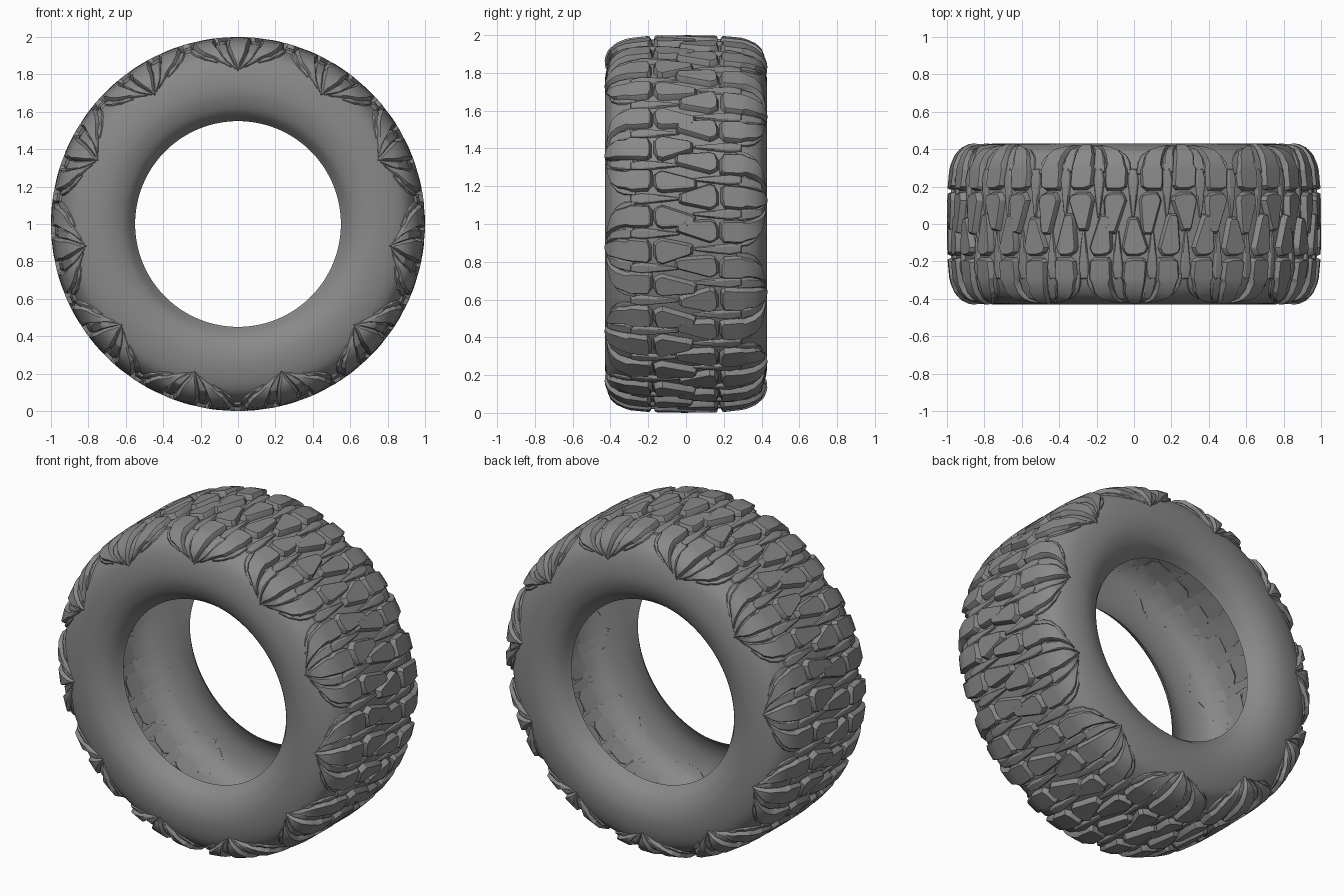
import bpy, bmesh, math
from mathutils import Vector

if "Cube" in bpy.data.objects:
    bpy.data.objects.remove(bpy.data.objects["Cube"])

N = 11                      # tread pattern repeats
PITCH = 2 * math.pi / N

RUBBER = bpy.data.materials.new("dark_rubber")
RUBBER.diffuse_color = (.25, .25, .25, 1)
RUBBER.use_nodes = True
RUBBER.node_tree.nodes["Principled BSDF"].inputs["Base Color"].default_value = RUBBER.diffuse_color

# half profile of the carcass: (distance from centre plane, radius)
PTS = [(0, .967), (.12, .966), (.24, .961), (.30, .951), (.355, .925), (.395, .885),
       (.42, .82), (.43, .74), (.42, .67), (.385, .60), (.32, .55)]


def smooth(pts, n=4):
    p = [Vector(a) for a in pts]
    p = [Vector((-p[1].x, p[1].y))] + p + [2 * p[-1] - p[-2]]
    out = []
    for i in range(1, len(p) - 2):
        a, b, c, d = p[i - 1:i + 3]
        for k in range(n):
            t = k / n
            out.append(.5 * (2 * b + (c - a) * t + (2 * a - 5 * b + 4 * c - d) * t * t
                             + (3 * b - a - 3 * c + d) * t ** 3))
    return out + [p[-2]]


PROF = smooth(PTS)
ARC = [0]
for a, b in zip(PROF, PROF[1:]):
    ARC.append(ARC[-1] + (b - a).length)


def on_profile(v, h):
    """Point at arc length v along the profile, raised by h."""
    s, v = (1, v) if v >= 0 else (-1, -v)
    i = next(k for k in range(len(ARC) - 1) if ARC[k + 1] >= v)
    d = (PROF[i + 1] - PROF[i]).normalized()
    p = PROF[i] + d * (v - ARC[i]) + Vector((-d.y, d.x)) * h
    return s * p.x, p.y


def spin(r, y, ang):
    return (r * math.sin(ang), y, 1 + r * math.cos(ang))


def finish(bm, name, angle):
    bmesh.ops.recalc_face_normals(bm, faces=bm.faces)
    me = bpy.data.meshes.new(name)
    bm.to_mesh(me)
    bm.free()
    me.materials.append(RUBBER)
    ob = bpy.data.objects.new(name, me)
    bpy.context.collection.objects.link(ob)
    bpy.ops.object.select_all(action='DESELECT')
    ob.select_set(True)
    bpy.context.view_layer.objects.active = ob
    bpy.ops.object.shade_smooth_by_angle(angle=math.radians(angle))


# carcass: open shell turned around the y axis
bm = bmesh.new()
full = [(-p.x, p.y) for p in reversed(PROF[1:])] + [(p.x, p.y) for p in PROF]
SEG = 132
rings = [[bm.verts.new(spin(r, y, 2 * math.pi * k / SEG)) for y, r in full] for k in range(SEG)]
for k in range(SEG):
    A, B = rings[k], rings[(k + 1) % SEG]
    for i in range(len(full) - 1):
        bm.faces.new((A[i], A[i + 1], B[i + 1], B[i]))
finish(bm, "carcass", 40)


def block(bm, stations, seg, side):
    """Raised block; each station is (arc, left, right, height), left/right in pitches."""
    n = len(stations)
    loops = []
    for level, grow in ((None, .009), (.8, 0), (1, -.005)):
        left, right = [], []
        for i, (v, u0, u1, h) in enumerate(stations):
            vv = v + (-grow if i == 0 else grow if i == n - 1 else 0)
            g = min(grow / .57, (u1 - u0) * .5) if grow > 0 else max(grow / .57, (u0 - u1) * .45)
            hh = -.006 if level is None else h * level
            for lst, u in ((left, u0 - g), (right, u1 + g)):
                y, r = on_profile(vv, hh)
                u = u if side < 0 else .5 - u
                lst.append(bm.verts.new(spin(r, y * side, (seg + u) * PITCH)))
        loops.append((left, right))
    for (l0, r0), (l1, r1) in zip(loops, loops[1:]):
        a, b = l0 + r0[::-1], l1 + r1[::-1]
        for i in range(2 * n):
            j = (i + 1) % (2 * n)
            bm.faces.new((a[i], a[j], b[j], b[i]))
    for l, r in (loops[0], loops[-1]):
        for i in range(n - 1):
            bm.faces.new((l[i], l[i + 1], r[i + 1], r[i]))


H = .033
# centre blocks: skewed trapezoids, narrow ends interlocking across the centre line
centre = []
for c, w, k, v0 in ((-.31, .11, .03, -.045), (.02, .125, -.025, -.03), (.35, .105, .02, -.05)):
    centre.append([(v0, c + k - .03, c + k + .03, H), (v0 + .015, c + k - .048, c + k + .048, H),
                   (.125, c - w, c + w * .85, H), (.15, c - w * .85, c + w * .7, H),
                   (.165, c - w * .6, c + w * .1, H)])
# narrow wedges between the centre and shoulder rows
wedges = [[(.04, c - .01, c + .006, .010), (.12, c - .025, c + .02, .014),
           (.235, c - .045, c + .04, .018), (.29, c - .03, c + .03, .014)]
          for c in (-.155, .18, .51)]
# shoulder blocks running down the sidewall to a jagged claw tip
middle = [(.19, -.03, .085, H), (.205, -.09, .115, H), (.29, -.105, .105, H),
          (.31, -.085, .10, .034), (.355, -.095, .085, .037), (.40, -.07, .075, .036),
          (.43, -.05, .05, .030), (.45, -.028, .028, .024), (.485, -.003, .003, .010)]


def flank(s, rows):
    return [(v, *sorted((s * a, s * b)), h) for v, a, b, h in rows]


outer = [(.185, .25, .37, H), (.20, .23, .42, H), (.285, .225, .43, H),
         (.31, .24, .41, .034), (.355, .22, .39, .036), (.39, .19, .34, .034),
         (.415, .16, .25, .026), (.44, .12, .17, .018), (.465, .07, .08, .008)]
shoulder = [middle, flank(-1, outer), flank(1, outer)]
# thin spikes filling the claw between and beside the shoulder blocks
inner_spike = [(.28, .12, .21, .010), (.35, .11, .20, .016), (.40, .09, .17, .018),
               (.44, .055, .11, .014), (.475, .025, .035, .006)]
side_spike = [(.27, .43, .47, .008), (.33, .40, .455, .012), (.37, .35, .42, .013),
              (.41, .26, .34, .011), (.435, .22, .23, .005)]
spikes = [flank(s, r) for s in (-1, 1) for r in (inner_spike, side_spike)]

for name, group in (("centre_tread_blocks", centre), ("tread_wedges", wedges),
                    ("shoulder_blocks", shoulder), ("sidewall_spikes", spikes)):
    bm = bmesh.new()
    for side in (-1, 1):
        for seg in range(N):
            for st in group:
                block(bm, st, seg, side)
    finish(bm, name, 25)
